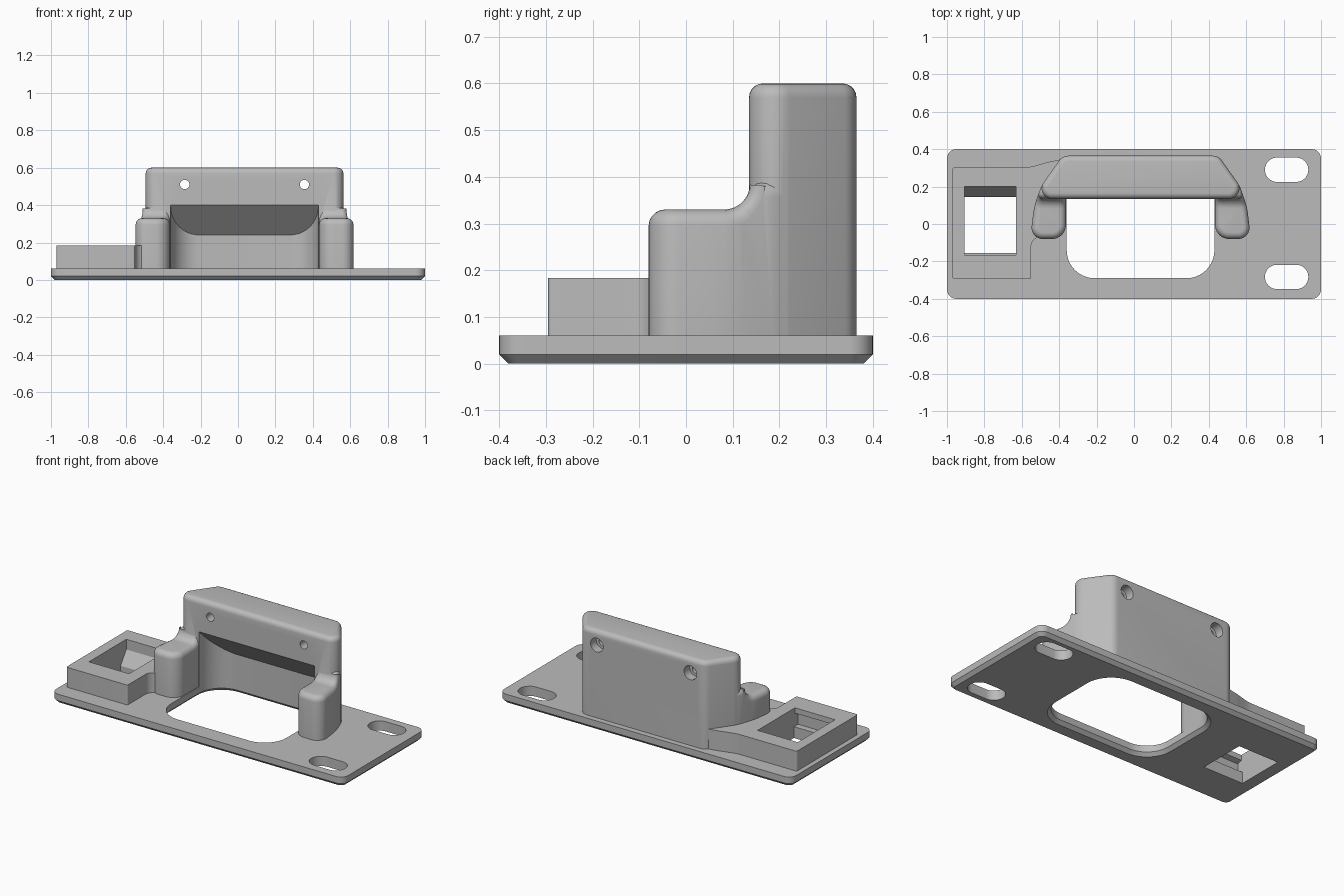
import bpy, bmesh, math
from mathutils import Vector

if "Cube" in bpy.data.objects:
    bpy.data.objects.remove(bpy.data.objects["Cube"])

CX = 0.035                      # centre line of the housing
grey = bpy.data.materials.new("grey plastic")
grey.diffuse_color = (0.5, 0.5, 0.5, 1)
grey.use_nodes = True
grey.node_tree.nodes["Principled BSDF"].inputs["Base Color"].default_value = grey.diffuse_color


def rounded(points, step=10):
    """Closed outline from (x, y, radius) corners."""
    out, n = [], len(points)
    for i, (x, y, r) in enumerate(points):
        p = Vector((x, y))
        if r == 0:
            out.append(p)
            continue
        a = (Vector(points[i - 1][:2]) - p).normalized()
        b = (Vector(points[(i + 1) % n][:2]) - p).normalized()
        half = a.angle(b) / 2
        c = p + (a + b).normalized() * r / math.sin(half)
        v0 = p + a * r / math.tan(half) - c
        v1 = p + b * r / math.tan(half) - c
        turn = v0.angle_signed(v1)      # clockwise positive
        k = max(2, math.ceil(abs(math.degrees(turn)) / step))
        for j in range(k + 1):
            t = -turn * j / k
            out.append(c + Vector((v0.x * math.cos(t) - v0.y * math.sin(t),
                                   v0.x * math.sin(t) + v0.y * math.cos(t))))
    return out


def rect(x0, x1, y0, y1, r, grow=0):
    x0, x1, y0, y1, r = x0 - grow, x1 + grow, y0 - grow, y1 + grow, r + grow
    return rounded([(x0, y0, r), (x1, y0, r), (x1, y1, r), (x0, y1, r)])


def loft(name, rings):
    """Solid through rings of 3D points with equal counts."""
    bm = bmesh.new()
    loops = [[bm.verts.new(p) for p in ring] for ring in rings]
    for lo, hi in zip(loops, loops[1:]):
        for i in range(len(lo)):
            bm.faces.new((lo[i - 1], lo[i], hi[i], hi[i - 1]))
    bm.faces.new(loops[0])
    bm.faces.new(loops[-1])
    bmesh.ops.recalc_face_normals(bm, faces=bm.faces)
    me = bpy.data.meshes.new(name)
    bm.to_mesh(me)
    bm.free()
    me.materials.append(grey)
    ob = bpy.data.objects.new(name, me)
    bpy.context.collection.objects.link(ob)
    return ob


def at_z(outline, z):
    return [(p[0], p[1], z) for p in outline]


def prism_z(name, outline, z0, z1):
    return loft(name, [at_z(outline, z0), at_z(outline, z1)])


def prism_x(name, outline, x0, x1):
    return loft(name, [[(x, p[0], p[1]) for p in outline] for x in (x0, x1)])


def apply(ob):
    bpy.context.view_layer.update()
    ev = ob.evaluated_get(bpy.context.evaluated_depsgraph_get())
    me = bpy.data.meshes.new_from_object(ev)
    ob.modifiers.clear()
    ob.data = me


def combine(ob, tool, op):
    m = ob.modifiers.new("combine", 'BOOLEAN')
    m.operation, m.solver, m.object = op, 'EXACT', tool
    apply(ob)
    bpy.data.objects.remove(tool)


def fillet(ob, width):
    m = ob.modifiers.new("fillet", 'BEVEL')
    m.width, m.segments = width, 5
    m.limit_method, m.angle_limit = 'ANGLE', math.radians(40)
    m.use_clamp_overlap = False
    apply(ob)


# Base plate with chamfered underside
bracket = loft("bracket", [at_z(rect(-1, 1, -.4, .4, .05, g), z)
                           for g, z in ((-.02, 0), (0, .02), (0, .06))])

# Tall housing block
half = [(.58, .135, .055), (.417, .365, .06)]
block = prism_z("block", rounded([(CX + h, y, r) for h, y, r in half] +
                                 [(CX - h, y, r) for h, y, r in half[::-1]]), .01, .60)
fillet(block, .03)

# Two side arms with a swept shoulder
shoulder = rounded([(-.3, -.2, 0), (-.3, .33, 0), (.135, .33, .055),
                    (.137, .392, 0), (.5, .392, 0), (.5, -.2, 0)])
plan = [(.399, .29, 0), (.399, -.08, .075), (.59, -.08, .06),
        (.57, .09, .3), (.53, .206, .1), (.45, .29, 0)]
for s in (-1, 1):
    arm = prism_z("arm", rounded([(CX + s * h, y, r) for h, y, r in plan]), .01, .7)
    combine(arm, prism_x("shoulder", shoulder, -1.2, 1.2), 'INTERSECT')
    fillet(arm, .035)
    combine(block, arm, 'UNION')

# Socket box with curved fairings into the housing
box = prism_z("socket_box", rounded([
    (-.97, -.295, .01), (-.55, -.295, .01), (-.55, -.07, .05), (-.45, -.07, 0),
    (-.45, .25, 0), (-.38, .30, 0), (-.38, .348, 0), (-.46, .331, .2),
    (-.56, .303, .2), (-.97, .303, .01)]), .01, .183)

combine(bracket, block, 'UNION')
combine(bracket, box, 'UNION')

# Main opening: chamfered below, sloping ceiling under the block
opening = [rect(CX - .395, CX + .395, -.29, .29, .15, g) for g in (.03, 0, 0)]
combine(bracket, loft("opening", [
    at_z(opening[0], -.01), at_z(opening[1], .02),
    [(p.x, p.y, .40 + (.135 - p.y) * 1.03) for p in opening[2]]]), 'DIFFERENCE')

# Stepped socket with a sloping back wall
combine(bracket, prism_x("socket", [
    (-.155, -.1), (-.155, .07), (-.195, .07), (-.195, .14), (-.165, .15),
    (-.165, .3), (.20, .3), (.20, .12), (.145, .04), (.145, -.1)],
    -.905, -.63), 'DIFFERENCE')

# Mounting slots
for y in (-.283, .29):
    combine(bracket, prism_z("slot", rect(.70, .932, y - .065, y + .065, .0645),
                             -.1, .2), 'DIFFERENCE')

# Screw holes with counterbores at the back
for x in (CX - .32, CX + .32):
    for r, y0, y1 in ((.025, 0, .5), (.043, .31, .5)):
        ring = [(x + r * math.cos(a * math.pi / 12), .51 + r * math.sin(a * math.pi / 12))
                for a in range(24)]
        combine(bracket, loft("screw_hole", [[(px, y, pz) for px, pz in ring]
                                             for y in (y0, y1)]), 'DIFFERENCE')

bpy.context.view_layer.objects.active = bracket
bracket.select_set(True)
bpy.ops.object.shade_smooth_by_angle(angle=math.radians(25))
